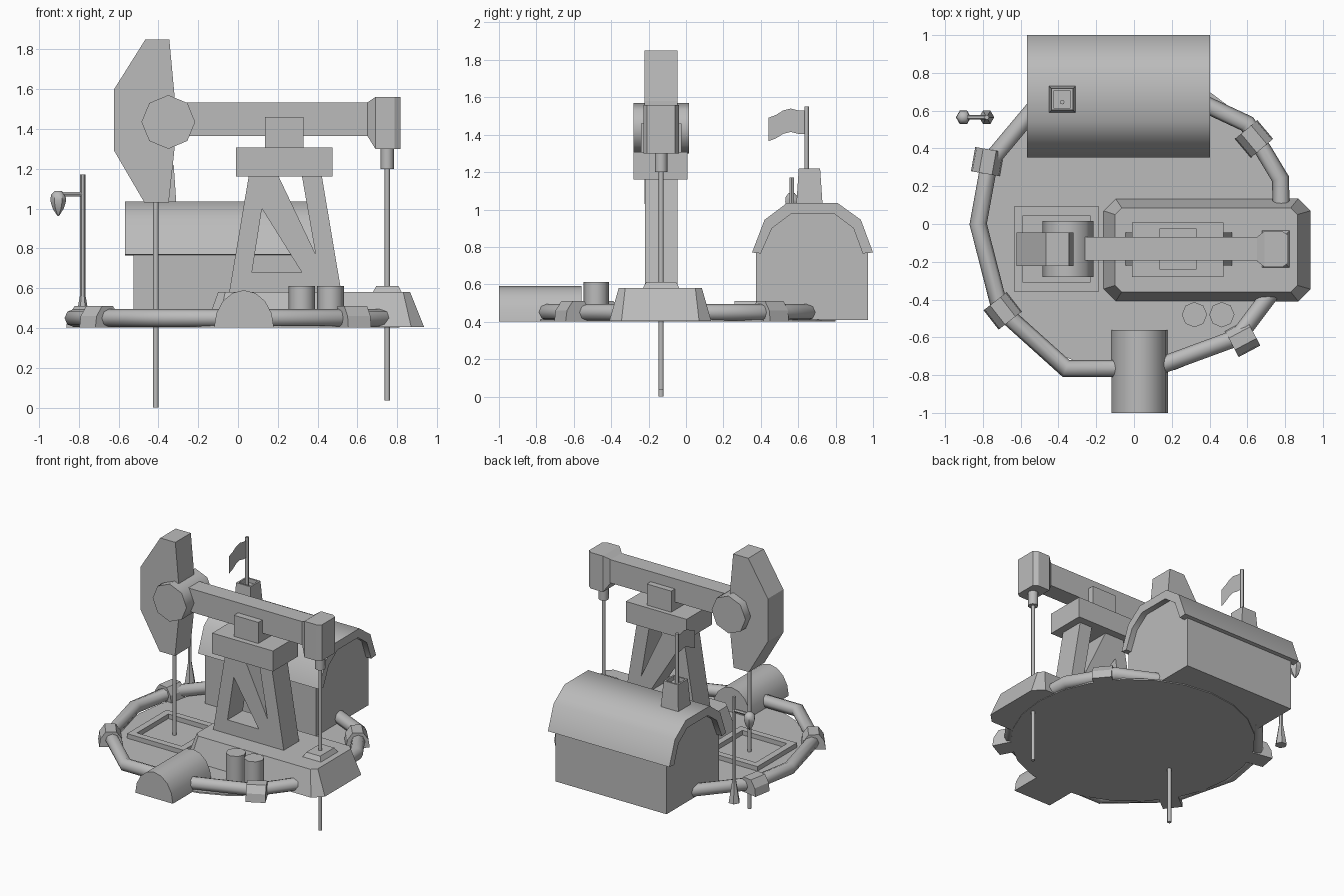
import bpy, bmesh, math
from mathutils import Vector

if "Cube" in bpy.data.objects:
    bpy.data.objects.remove(bpy.data.objects["Cube"])

grey = bpy.data.materials.new("grey")
grey.diffuse_color = (0.5, 0.5, 0.5, 1)
grey.use_nodes = True
grey.node_tree.nodes["Principled BSDF"].inputs["Base Color"].default_value = grey.diffuse_color
YC = -0.133  # centre line of the pump


def finish(name, bm, smooth=0, recalc=True):
    if recalc:
        bmesh.ops.recalc_face_normals(bm, faces=bm.faces[:])
    me = bpy.data.meshes.new(name)
    bm.to_mesh(me)
    bm.free()
    me.materials.append(grey)
    if smooth:
        me.shade_smooth()
        me.set_sharp_from_angle(angle=math.radians(smooth))
    ob = bpy.data.objects.new(name, me)
    bpy.context.collection.objects.link(ob)
    return ob


def prism(name, pts, axis, a, b, faces=None, smooth=0):
    """Extrude a 2D outline from a to b along an axis."""
    place = {'x': lambda p, t: (t, p[0], p[1]),
             'y': lambda p, t: (p[0], t, p[1]),
             'z': lambda p, t: (p[0], p[1], t)}[axis]
    bm = bmesh.new()
    vs = [bm.verts.new(place(p, a)) for p in pts]
    fs = [bm.faces.new([vs[i] for i in f]) for f in (faces or [range(len(pts))])]
    ext = bmesh.ops.extrude_face_region(bm, geom=fs, use_keep_orig=True)
    move = Vector(place((0, 0), b - a))
    for v in ext['geom']:
        if isinstance(v, bmesh.types.BMVert):
            v.co += move
    return finish(name, bm, smooth)


def box(name, x0, x1, y0, y1, z0, z1):
    return prism(name, [(x0, y0), (x1, y0), (x1, y1), (x0, y1)], 'z', z0, z1)


def loft(name, rings, smooth=0):
    """Skin a list of equal-length rings and cap both ends."""
    bm = bmesh.new()
    rs = [[bm.verts.new(p) for p in r] for r in rings]
    n = len(rs[0])
    for r, s in zip(rs, rs[1:]):
        for i in range(n):
            bm.faces.new((r[i], r[(i + 1) % n], s[(i + 1) % n], s[i]))
    bm.faces.new(rs[0])
    bm.faces.new(rs[-1])
    return finish(name, bm, smooth)


def ngon(cx, cy, r, n, turn=0):
    return [(cx + r * math.cos(turn + i * math.tau / n),
             cy + r * math.sin(turn + i * math.tau / n)) for i in range(n)]


def lathe(name, x, y, profile, n=8):
    """Round part from (radius, z) pairs."""
    return loft(name, [[(px, py, z) for px, py in ngon(x, y, r, n)]
                       for r, z in profile], 50)


def pipe(name, path, r=0.045, z=0.45, n=8):
    """Mitred round pipe lying flat along a 2D path."""
    pts = [Vector(p) for p in path]
    rings = []
    for i, p in enumerate(pts):
        d0 = (p - pts[max(i - 1, 0)]).normalized()
        d1 = (pts[min(i + 1, len(pts) - 1)] - p).normalized()
        t = (d0 + d1).normalized()
        stretch = 1 / t.dot(d1 if d1.length else d0)
        side = Vector((-t.y, t.x)) * stretch
        rings.append([(p.x + side.x * c, p.y + side.y * c, z + s)
                      for c, s in ngon(0, 0, r, n)])
    return loft(name, rings, 50)


def rect(x, y, hx, hy, z):
    return [(x - hx, y - hy, z), (x + hx, y - hy, z), (x + hx, y + hy, z), (x - hx, y + hy, z)]


# Round deck
prism("deck", ngon(0.01, 0, 0.80, 24), 'z', 0.402, 0.412)

# Ring of pipes with saddle-shaped couplings
pipe("left_pipe", [(-0.48, 0.67), (-0.765, 0.33), (-0.825, 0), (-0.71, -0.45),
                   (-0.36, -0.765), (0.1, -0.765), (0.55, -0.60), (0.73, -0.36)])
pipe("right_pipe", [(0.78, 0.08), (0.775, 0.24), (0.60, 0.53), (0.30, 0.67)])
saddle = [(-.078, .402), (-.07, .46), (-.035, .51), (.035, .51), (.07, .46), (.078, .402)]
for x, y, deg in ((-.775, .33, 80), (-.695, -.46, -52), (.575, -.605, 28), (.635, .45, -50)):
    ob = prism("pipe_coupling", saddle, 'x', -0.065, 0.065)
    ob.location = (x, y, 0)
    ob.rotation_euler.z = math.radians(deg)

# Half-round culvert at the front
arch = [(0.03 - 0.15 * math.cos(i * math.pi / 8), 0.402 + 0.188 * math.sin(i * math.pi / 8))
        for i in range(9)]
prism("culvert", arch, 'y', -1.0, -0.56, smooth=50)


# Pump plinth with chamfered corners
def chamfered(x0, x1, y0, y1, c, z):
    return [(x0 + c, y0, z), (x1 - c, y0, z), (x1, y0 + c, z), (x1, y1 - c, z),
            (x1 - c, y1, z), (x0 + c, y1, z), (x0, y1 - c, z), (x0, y0 + c, z)]


loft("plinth", [chamfered(-0.163, 0.935, -0.41, 0.135, 0.065, 0.405),
                chamfered(-0.10, 0.865, -0.36, 0.085, 0.035, 0.58)])
loft("rod_collar", [rect(0.75, YC, 0.075, 0.10, 0.575), rect(0.75, YC, 0.055, 0.08, 0.612)])

# Trestle with two triangular openings
trestle = [(-.045, .575), (.055, 1.17), (.2, 1.17), (.39, .77), (.32, 1.17),
           (.42, 1.17), (.52, .575), (.12, 1.0), (.07, .68), (.32, .68)]
prism("trestle", trestle, 'y', -0.22, -0.045,
      [(0, 1, 2, 7, 8), (2, 3, 9, 7), (0, 8, 9, 3, 4, 5, 6)])
box("trestle_cap", -0.01, 0.475, -0.28, 0.008, 1.16, 1.308)
box("beam_saddle", 0.135, 0.33, -0.24, -0.025, 1.30, 1.46)

# Walking beam, head and drum
box("beam", -0.33, 0.68, -0.193, -0.068, 1.365, 1.533)


def head_ring(x, hy, z0, z1):
    return [(x, YC - hy, z0), (x, YC + hy, z0), (x, YC + hy, z1), (x, YC - hy, z1)]


loft("beam_head", [head_ring(.65, .063, 1.365, 1.533), head_ring(.69, .095, 1.30, 1.56),
                   head_ring(.785, .095, 1.30, 1.56), head_ring(.815, .075, 1.30, 1.56)])
prism("drum", ngon(-0.35, 1.435, 0.135, 8), 'y', -0.28, 0.015, smooth=50)
prism("counterweight", [(-.622, 1.60), (-.465, 1.85), (-.345, 1.85), (-.32, 1.58),
                        (-.32, 1.29), (-.348, 1.03), (-.47, 1.03), (-.622, 1.29)],
      'y', -0.222, -0.045)

# Rods
lathe("rod_socket", 0.75, YC, [(.034, 1.20), (.034, 1.31)])
lathe("front_rod", 0.75, YC, [(.013, .035), (.013, 1.21)])
lathe("rear_rod", -0.413, YC, [(.014, 0), (.014, 1.04)])

# Low square kerb around the rear rod
bm = bmesh.new()
loops = [[bm.verts.new(p) for p in rect(-0.41, YC, h, h, z)]
         for h, z in ((.225, .41), (.225, .445), (.178, .445), (.178, .41))]
for a, b in zip(loops, loops[1:] + loops[:1]):
    for i in range(4):
        j = (i + 1) % 4
        bm.faces.new((a[i], a[j], b[j], b[i]))
finish("kerb", bm)

# Two drums of oil
for x in (0.32, 0.465):
    lathe("oil_barrel", x, -0.48, [(.067, .41), (.067, .612)])

# Shed with curved roof shell
inner = [(.40, .765), (.46, .90), (.56, .975), (.795, .975), (.895, .90), (.945, .765)]
outer = [(.353, .77), (.42, .945), (.54, 1.035), (.81, 1.035), (.935, .945), (1.0, .77)]
prism("shed_body", [(.375, .408), (.375, .79)] + inner[1:-1] + [(.972, .79), (.972, .408)],
      'x', -0.525, 0.36)
prism("shed_roof", outer + inner[::-1], 'x', -0.567, 0.402, smooth=50,
      faces=[(i, i + 1, 10 - i, 11 - i) for i in range(5)])

# Chimney with recessed top
loft("chimney", [rect(-0.38, 0.66, h, h, z) for h, z in
                 ((.072, 1.0), (.057, 1.22), (.045, 1.22), (.045, 1.19))])
lathe("flag_pole", -0.38, 0.645, [(.012, 1.15), (.012, 1.55)])

# Waving flag, one sheet facing right
bm = bmesh.new()
rows = [(bm.verts.new((-0.378, y, z - .125)), bm.verts.new((-0.378, y, z)))
        for y, z in ((.44, 1.49), (.48, 1.505), (.52, 1.53), (.56, 1.54), (.60, 1.53), (.64, 1.53))]
for a, b in zip(rows, rows[1:]):
    bm.faces.new((a[0], b[0], b[1], a[1]))
finish("flag", bm, recalc=False)

# Lamp post
lathe("lamp_post", -0.78, 0.565, [(.04, .41), (.025, .50), (.013, .57), (.013, 1.17)], 6)
prism("lamp_arm", ngon(0.565, 1.072, 0.012, 6), 'x', -0.905, -0.78)
lathe("lamp", -0.903, 0.565, [(.018, 1.088), (.036, 1.07), (.04, 1.04), (.028, 1.0), (.004, .963)], 6)
